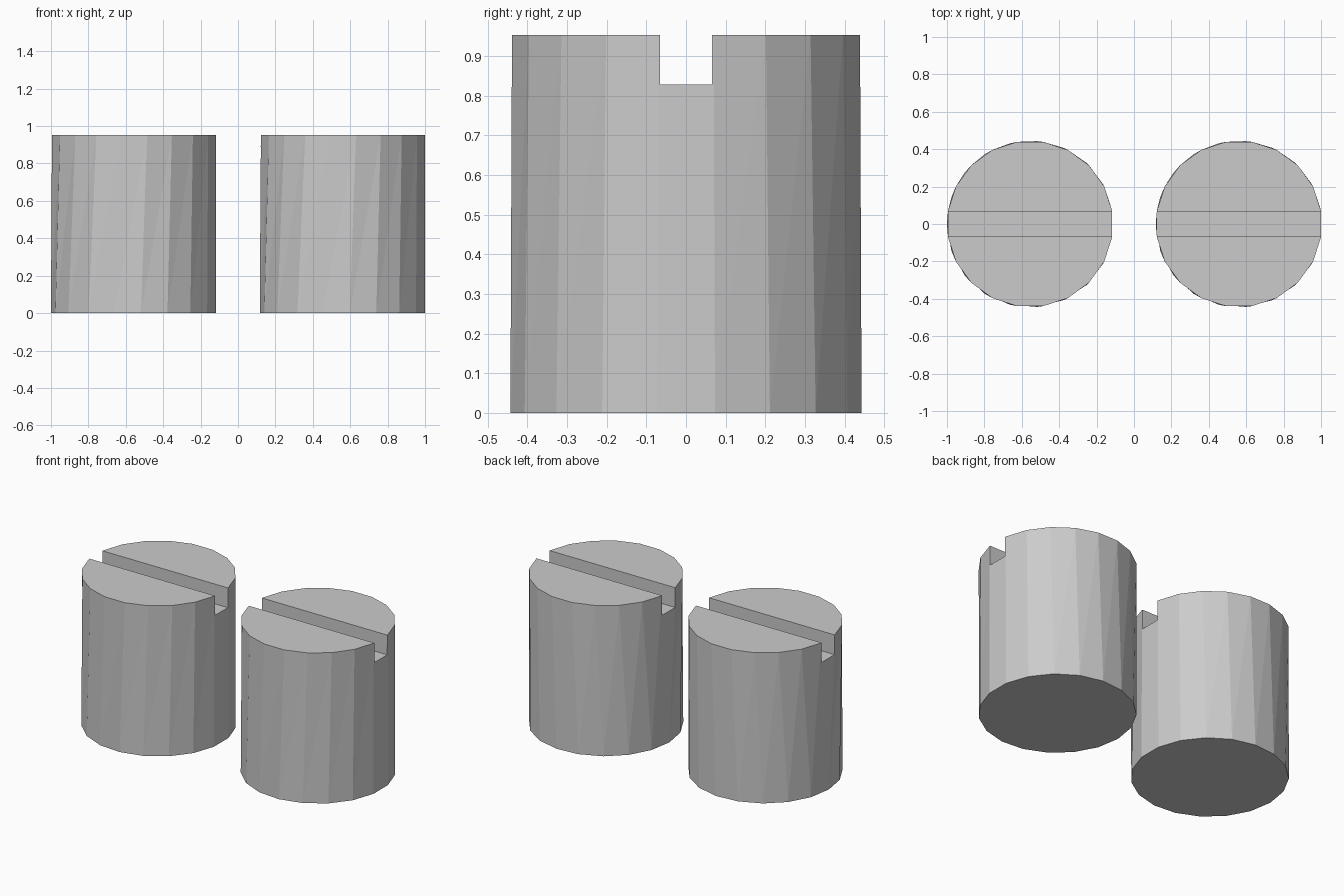
import bpy, bmesh
from math import cos, sin, radians

if "Cube" in bpy.data.objects:
    bpy.data.objects.remove(bpy.data.objects["Cube"])

R = 0.4445             # radius
H = 0.953              # height
SLOT_HALF = 0.065      # half width of slot
SLOT_Z = 0.828         # slot floor
SPACING = 0.5583       # half distance between the pegs
SHIFT = 0.0027         # keeps the pair centred


def ring(bm, sides, z):
    step = 360 / sides
    angles = [radians(step * (i + 0.5)) for i in range(sides)]
    return [bm.verts.new((R * cos(a), R * sin(a), z)) for a in angles]


def peg_mesh():
    # 19-sided base rising to a 20-sided top, with faceted sides
    bm = bmesh.new()
    low, top = ring(bm, 19, 0), ring(bm, 20, H)
    base = [i if i < 10 else i - 1 for i in range(20)]
    for i in range(20):
        j = (i + 1) % 20
        a, b = low[base[i]], low[base[j]]
        bm.faces.new((a, top[j], top[i]))
        if a is not b:
            bm.faces.new((a, b, top[j]))
    bm.faces.new(low)
    bm.faces.new(top)
    bmesh.ops.recalc_face_normals(bm, faces=bm.faces[:])
    mesh = bpy.data.meshes.new("slotted_peg")
    bm.to_mesh(mesh)
    bm.free()
    return mesh


def make_peg(name, x):
    peg = bpy.data.objects.new(name, peg_mesh())
    peg.location.x = x
    bpy.context.collection.objects.link(peg)
    # Straight slot across the top
    bpy.ops.mesh.primitive_cube_add(size=1, location=(x, 0, SLOT_Z + 0.25))
    cutter = bpy.context.object
    cutter.scale = (1.08, 2 * SLOT_HALF, 0.5)
    cutter.hide_render = True
    mod = peg.modifiers.new("slot", 'BOOLEAN')
    mod.operation = 'DIFFERENCE'
    mod.solver = 'EXACT'
    mod.object = cutter
    bpy.context.view_layer.objects.active = peg
    bpy.ops.object.modifier_apply(modifier="slot")
    bpy.data.objects.remove(cutter)


make_peg("left_slotted_peg", SHIFT - SPACING)
make_peg("right_slotted_peg", SHIFT + SPACING)
